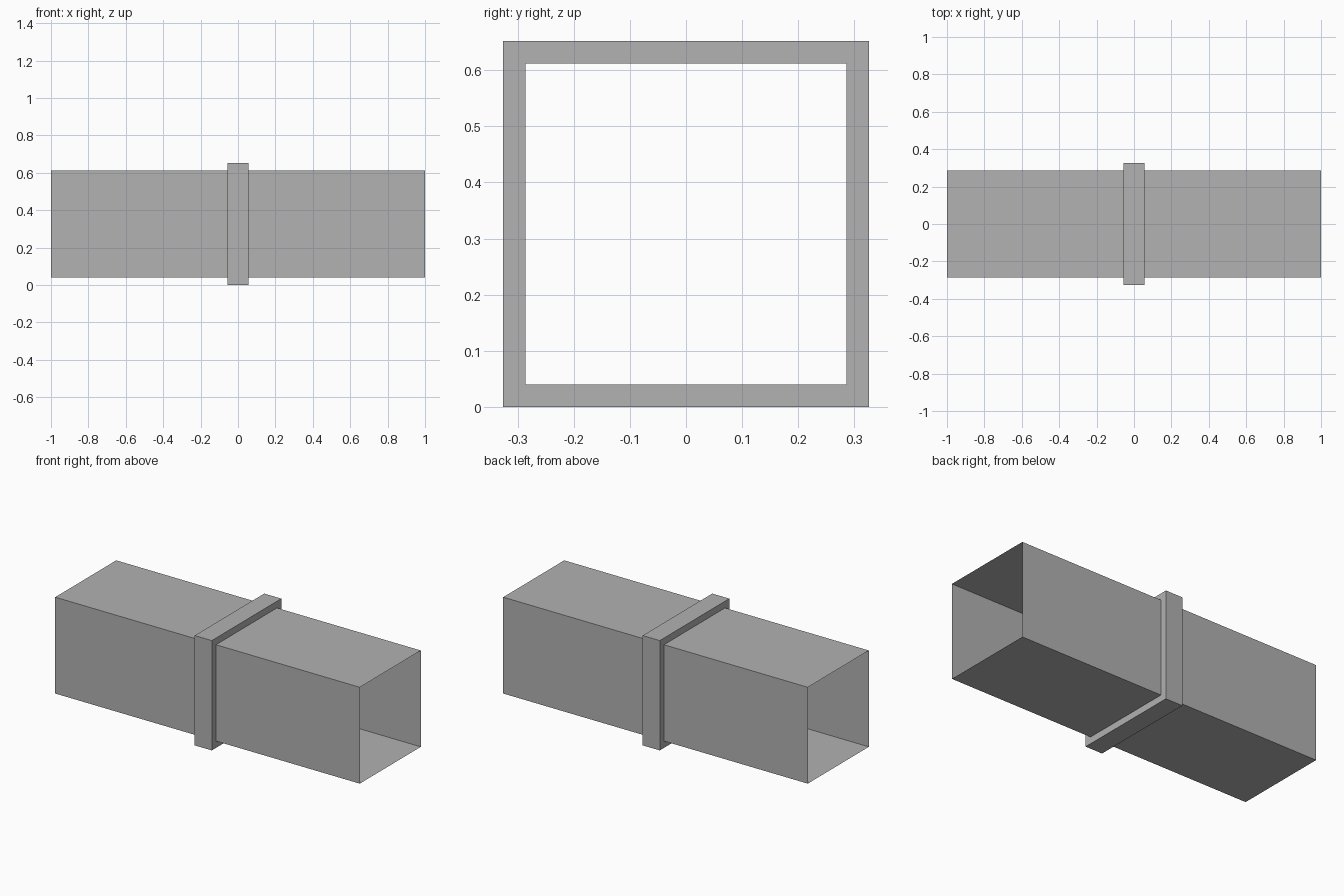
import bpy
import bmesh

cube = bpy.data.objects.get("Cube")
if cube:
    bpy.data.objects.remove(cube, do_unlink=True)

MID_Z = 0.326      # height of the duct axis
DUCT = 0.286       # half width of the duct
COLLAR = 0.326     # half width of the collar

metal = bpy.data.materials.new("grey_metal")
metal.use_nodes = True
grey = (0.445, 0.445, 0.445, 1)
metal.diffuse_color = grey
metal.node_tree.nodes["Principled BSDF"].inputs["Base Color"].default_value = grey


def square_sleeve(name, stations):
    """Skin square rings, given as (x, half width), into an open sleeve."""
    bm = bmesh.new()
    rings = [[bm.verts.new((x, sy * h, MID_Z + sz * h))
              for sy, sz in ((-1, -1), (1, -1), (1, 1), (-1, 1))]
             for x, h in stations]
    for a, b in zip(rings, rings[1:]):
        for i in range(4):
            j = (i + 1) % 4
            bm.faces.new((a[i], a[j], b[j], b[i]))
    bmesh.ops.recalc_face_normals(bm, faces=bm.faces)
    # Keep the outside of the sleeve facing outward
    bm.normal_update()
    top = max(bm.faces, key=lambda f: f.calc_center_median().z)
    if top.normal.z < 0:
        bmesh.ops.reverse_faces(bm, faces=bm.faces)
    mesh = bpy.data.meshes.new(name)
    bm.to_mesh(mesh)
    bm.free()
    mesh.materials.append(metal)
    obj = bpy.data.objects.new(name, mesh)
    bpy.context.collection.objects.link(obj)
    return obj


# Thin sheet duct, open at both ends
square_sleeve("duct", [(-1, DUCT), (1, DUCT)])

# Raised joint collar around the middle
square_sleeve("collar", [(-0.056, DUCT), (-0.056, COLLAR),
                         (0.056, COLLAR), (0.056, DUCT)])
